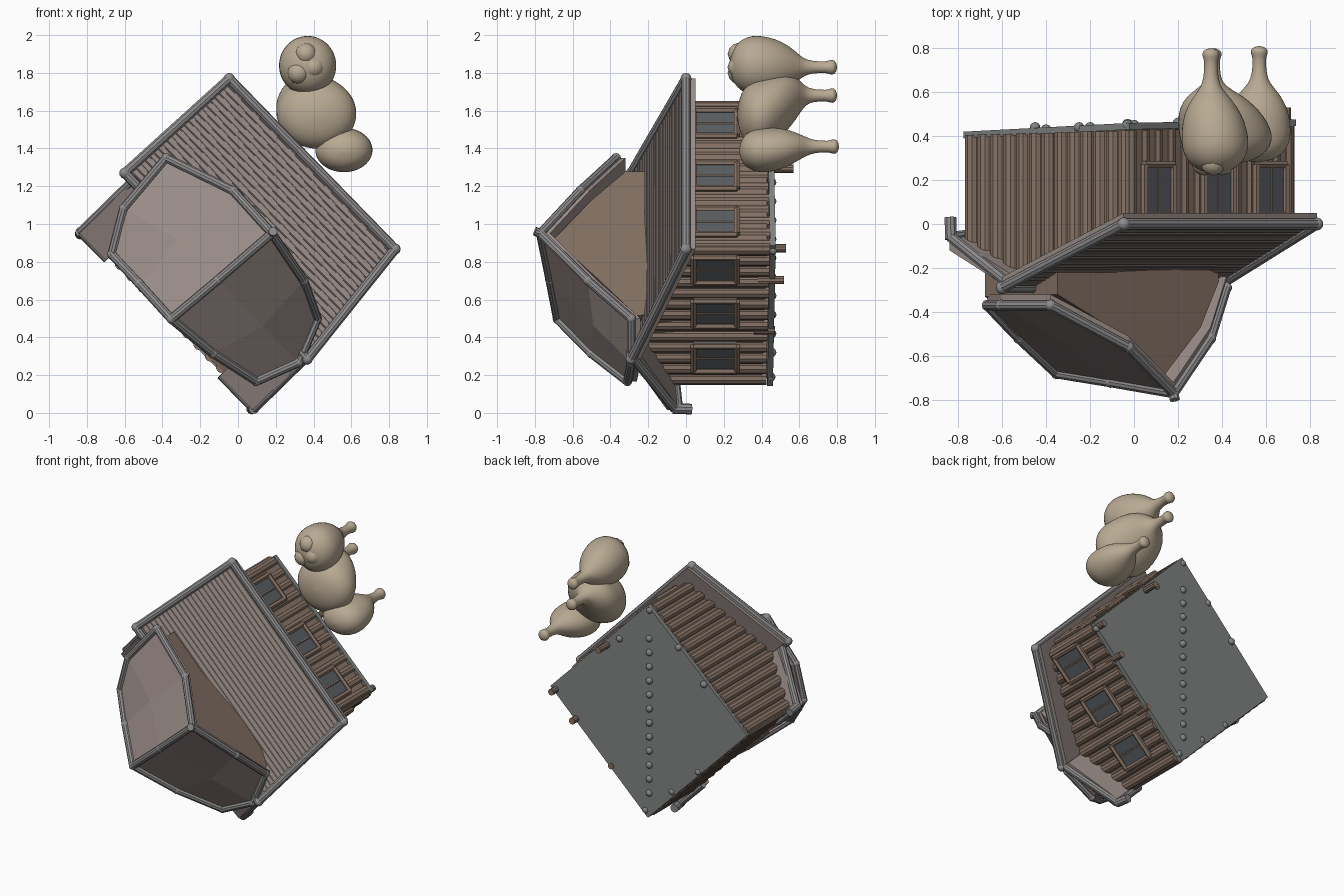
import bpy, bmesh, math
from mathutils import Vector

if "Cube" in bpy.data.objects:
    bpy.data.objects.remove(bpy.data.objects["Cube"])

# The house lies on its back: its "up" is -y, its footprint is turned in the xz plane.
# s runs along the main ridge, t runs across it.
def P(s, t, y):
    return Vector((-0.02 + 0.70 * s + 0.714 * t, y, 0.90 - 0.714 * s + 0.70 * t))

def mat(name, r, g, b):
    m = bpy.data.materials.new(name)
    m.diffuse_color = (r, g, b, 1)
    m.use_nodes = True
    m.node_tree.nodes["Principled BSDF"].inputs["Base Color"].default_value = m.diffuse_color
    return m

ROOF = mat("shingle", 0.33, 0.27, 0.25)
TRIM = mat("trim", 0.27, 0.26, 0.26)
WOOD = mat("wood", 0.24, 0.17, 0.13)
GLASS = mat("dark_pane", 0.10, 0.11, 0.12)
STONE = mat("floor_grey", 0.22, 0.23, 0.23)
TAN = mat("tan", 0.48, 0.40, 0.29)

def finish(bm, name, m, smooth=False):
    bmesh.ops.recalc_face_normals(bm, faces=bm.faces[:])
    me = bpy.data.meshes.new(name)
    bm.to_mesh(me)
    bm.free()
    me.materials.append(m)
    if smooth:
        for p in me.polygons:
            p.use_smooth = True
    ob = bpy.data.objects.new(name, me)
    bpy.context.collection.objects.link(ob)
    return ob

def slab(name, rows, thick, m):
    """Sheet through rows of (s, t, y) points, thickened towards +y."""
    bm = bmesh.new()
    g = [[bm.verts.new(P(*p)) for p in row] for row in rows]
    for r0, r1 in zip(g, g[1:]):
        for i in range(len(r0) - 1):
            bm.faces.new((r0[i], r0[i + 1], r1[i + 1], r1[i]))
    new = bmesh.ops.extrude_face_region(bm, geom=bm.faces[:])["geom"]
    bmesh.ops.translate(bm, vec=(0, thick, 0),
                        verts=[v for v in new if isinstance(v, bmesh.types.BMVert)])
    return finish(bm, name, m)

def loft(name, a, b, m):
    """Closed solid between two matching outlines."""
    bm = bmesh.new()
    va = [bm.verts.new(P(*p)) for p in a]
    vb = [bm.verts.new(P(*p)) for p in b]
    n = len(a)
    bm.faces.new(va)
    bm.faces.new(vb[::-1])
    for i in range(n):
        bm.faces.new((va[i], va[(i + 1) % n], vb[(i + 1) % n], vb[i]))
    return finish(bm, name, m)

def tubes(name, paths, r, m, sides=10):
    """Round bars along (s, t, y) segments as one object."""
    bm = bmesh.new()
    for path in paths:
        pts = [P(*p) for p in path]
        for a, b in zip(pts, pts[1:]):
            d = b - a
            q = d.to_track_quat('Z', 'Y').to_matrix().to_4x4()
            q.translation = (a + b) / 2
            bmesh.ops.create_cone(bm, cap_ends=True, segments=sides, radius1=r,
                                  radius2=r, depth=d.length, matrix=q)
    ob = finish(bm, name, m, True)
    bpy.context.view_layer.objects.active = ob
    ob.select_set(True)
    bpy.ops.object.shade_smooth_by_angle()
    ob.select_set(False)

def knobs(name, pts, r, m):
    bm = bmesh.new()
    for p in pts:
        v = bmesh.ops.create_icosphere(bm, subdivisions=2, radius=r)["verts"]
        bmesh.ops.translate(bm, vec=Vector(p), verts=v)
    finish(bm, name, m, True)

def lerp(a, b, f):
    return tuple(x + (y - x) * f for x, y in zip(a, b))

# House body and floor (the floor dips slightly towards the left corner)
prof = [(-.52, .40), (.52, .43), (.52, .01), (-.155, -.27), (-.52, -.08)]
loft("house_walls", [(-.53, t, y) for t, y in prof], [(.53, t, y) for t, y in prof], WOOD)
slab("floor_plate", [[(-.54, -.53, .39), (-.54, .53, .43)], [(.54, -.53, .43), (.54, .53, .445)]], .03, STONE)

# Main roof: one long slope, two short end pieces on the far slope
E0, E1, R0, R1 = (-.64, .59, 0), (.62, .585, 0), (-.67, -.155, -.29), (.71, -.155, -.29)
slab("main_roof_slope", [[E0, R0], [E1, R1]], .05, ROOF)
for name, s0, s1 in (("far_slope_left", -.61, -.41), ("far_slope_right", .45, .70)):
    end = s0 if s0 < 0 else s1
    slab(name, [[(s0, -.155, -.3), (s0, -.55, -.12)], [(s1, -.155, -.3), (s1, -.55, -.10)]], .07, ROOF)
    tubes(name + "_edge", [[(s0, -.54, -.06), (s1, -.54, -.04)], [(end, -.155, -.28), (end, -.54, -.06)]], .025, TRIM)
    # turned-up tip at the eave corner
    tubes(name + "_tip", [[(end, -.54, -.07), (end * .99, -.55, .03)]], .028, TRIM)
tubes("main_roof_edges", [[R0, E0, E1, R1, R0]], .026, TRIM)
knobs("main_roof_corners", [P(*p) for p in (E0, E1, R0, R1)], .03, TRIM)

# Cross gable body and curved roof
front = [(-.50, .03, 0), (-.50, .03, -.32), (-.19, .13, -.50), (.09, .12, -.70), (.36, .10, -.47), (.56, .02, -.26), (.52, .02, 0)]
back = [(-.42, -.51, .39), (-.42, -.51, -.33), (-.19, -.51, -.46), (.06, -.51, -.65), (.30, -.51, -.45), (.50, -.45, -.28), (.46, -.51, .40)]
loft("gable_body", front, back, WOOD)
GA = [(-.573, .058, -.37), (-.2, .19, -.56), (.104, .178, -.77)]
GB = [(-.54, -.29, -.37), (-.22, -.20, -.54), (.08, -.20, -.72)]
GC = [(-.41, -.505, -.37), (-.20, -.51, -.52), (.055, -.52, -.68)]
HA = [(.104, .178, -.77), (.40, .124, -.52), (.594, .034, -.29)]
HB = [(.08, -.20, -.72), (.42, -.20, -.49), (.69, -.20, -.29)]
HC = [(.055, -.52, -.68), (.34, -.49, -.50), (.605, -.43, -.31)]
slab("gable_slope_upper", [GA, GB, GC], .05, ROOF)
slab("gable_slope_lower", [HA, HB, HC], .05, ROOF)
tubes("gable_edges", [GA, HA, GC, HC, [GA[0], GB[0], GC[0]], [HA[2], HB[2], HC[2]],
                      [GA[2], GB[2], GC[2]]], .024, TRIM)
knobs("gable_corners", [P(*p) for p in GA + GC + HA[1:] + HC[1:] + [GB[0], GB[2], HB[2]]], .026, TRIM)
tubes("gable_peak_tip", [[GA[2], (.10, .19, -.80)]], .024, TRIM)

# Fine shingle courses on the long slope
courses = [[lerp(E0, R0, k / 24), lerp(E1, R1, k / 24)] for k in range(1, 24)]
tubes("shingle_courses", courses, .004, ROOF, 6)

# Upright logs on all walls
def roof_y(t):
    if t > -.155:
        return .02 - .28 * (.52 - t) / .675
    return -.26 + .18 * (-.155 - t) / .365

def foot_y(s, t):
    return .425 + .02 * s + .02 * t

logs = []
for k in range(13):
    t = -.49 + k * .98 / 12
    logs += [[(sd * .525, t, foot_y(sd * .5, t)), (sd * .525, t, roof_y(t))] for sd in (-1, 1)]
    s = -.51 + k * 1.02 / 12
    logs += [[(s, -.505, foot_y(s, -.5)), (s, -.505, -.08)], [(s, .50, foot_y(s, .5)), (s, .50, .02)]]
tubes("wall_logs", logs, .034, WOOD)

# Windows: pane, frame and cross bars, along a wall running in s or in t
def window(name, c, along_s):
    def at(u, y, d):
        return (c[0] + u, c[1] + d, y) if along_s else (c[0] + d, c[1] + u, y)
    y0, y1, w = .04, .27, .095
    loft(name + "_pane", [at(-w, y0, -.02), at(w, y0, -.02), at(w, y1, -.02), at(-w, y1, -.02)],
         [at(-w, y0, .02), at(w, y0, .02), at(w, y1, .02), at(-w, y1, .02)], GLASS)
    loop = [at(-w, y0, .02), at(w, y0, .02), at(w, y1, .02), at(-w, y1, .02), at(-w, y0, .02)]
    tubes(name + "_frame", [loop], .018, WOOD, 6)
    tubes(name + "_bar", [[at(0, y0, .017), at(0, y1, .017)]], .008, WOOD, 6)

for i, s in enumerate((-.36, .03, .37)):
    window(f"long_wall_window_{i}", (s, .52), True)
for i, t in enumerate((-.30, .04, .37)):
    window(f"end_wall_window_{i}", (.545, t), False)

# Pegs and knobs under the floor
bumps = [(-.03, .455, .32 + .1 * k) for k in range(12)]
bumps += [(-.45, .44, 1.2), (-.25, .44, 1.41), (-.4, .43, .56), (-.2, .44, .37), (0, .45, .19),
          (.2, .46, 1.36), (-.03, .45, 1.62), (.70, .46, .86)]
knobs("floor_knobs", bumps, .024, STONE)
tubes("floor_pegs", [[(-.06, .50, .40), (-.06, .50, .57)], [(.52, .49, .38), (.52, .49, .53)],
                     [(.53, .26, .38), (.53, .26, .52)], [(.53, -.12, .36), (.53, -.12, .47)]], .022, WOOD)

# Plump pear-shaped bodies with a thin neck and cap, beside the house
PEAR = [(0, .03), (.02, .45), (.07, .75), (.16, .96), (.26, 1), (.36, .96), (.48, .85),
        (.60, .58), (.68, .32), (.76, .22), (.90, .19), (.93, .26), (.98, .27), (1, .05)]

def pear(name, c, neck, y0, y1, rx, rz):
    bm = bmesh.new()
    n, rings = 24, []
    for f, r in PEAR:
        k = min(1, max(0, (f - .2) / .5))
        k = k * k * (3 - 2 * k)
        x, z = c[0] + (neck[0] - c[0]) * k, c[1] + (neck[1] - c[1]) * k
        ax, az = (rx * r, rz * r) if f < .65 else (.15 * r, .15 * r)
        rings.append([bm.verts.new((x + ax * math.cos(2 * math.pi * i / n), y0 + (y1 - y0) * f,
                                    z + az * math.sin(2 * math.pi * i / n))) for i in range(n)])
    for a, b in zip(rings, rings[1:]):
        for i in range(n):
            bm.faces.new((a[i], a[(i + 1) % n], b[(i + 1) % n], b[i]))
    bm.faces.new(rings[0])
    bm.faces.new(rings[-1])
    ob = finish(bm, name, TAN, True)
    ob.modifiers.new("round", 'SUBSURF').levels = 1

pear("pear_body_top", (.37, 1.84), (.35, 1.83), .23, .80, .155, .16)
pear("pear_body_middle", (.42, 1.58), (.36, 1.68), .27, .80, .215, .19)
pear("pear_body_bottom", (.56, 1.39), (.57, 1.41), .28, .81, .155, .12)
knobs("top_body_lumps", [(.32, .28, 1.80), (.40, .28, 1.83), (.36, .28, 1.90)], .06, TAN)
